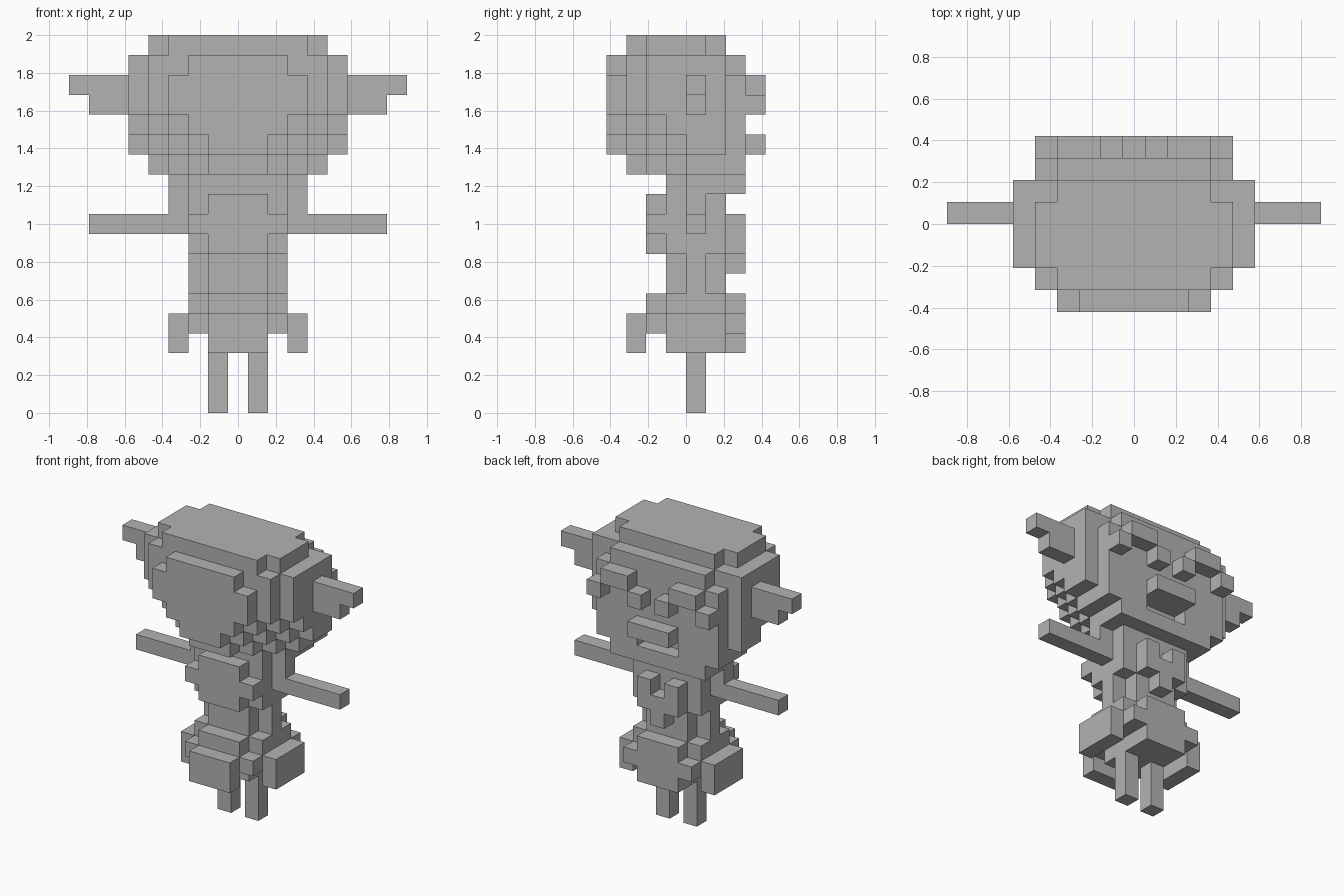
import bpy, bmesh, math
from mathutils import Vector

if "Cube" in bpy.data.objects:
    bpy.data.objects.remove(bpy.data.objects["Cube"])

U = 2 / 19          # edge length of one block

grey = bpy.data.materials.new("stone_grey")
grey.diffuse_color = (0.45, 0.45, 0.45, 1)
grey.use_nodes = True
grey.node_tree.nodes["Principled BSDF"].inputs["Base Color"].default_value = grey.diffuse_color


def box(i0, i1, j0, j1, k0, k1):
    """Cells of a block with inclusive x, y, z ranges."""
    return {(i, j, k) for i in range(i0, i1 + 1)
            for j in range(j0, j1 + 1) for k in range(k0, k1 + 1)}


def slab(half, j0, j1, k0, k1):
    """Block centred on x."""
    return box(-half, half, j0, j1, k0, k1)


def pair(*r):
    """Block and its mirror image across x."""
    cells = box(*r)
    return cells | {(-i, j, k) for i, j, k in cells}


parts = {}

# Head: stepped block, with an underside that slopes up to front and sides
head = (slab(3, -4, -4, 13, 16) | slab(2, -4, -4, 17, 17)
        | slab(4, -3, -3, 12, 17) | slab(5, -2, 1, 11, 17)
        | slab(4, 2, 2, 11, 16) | slab(3, 2, 2, 17, 17))
base = {-4: 13, -3: 12, -2: 12}
head = {(i, j, k) for i, j, k in head
        if k >= max(abs(i) + 8 - min(j, 0), base.get(j, 11))}
# Crown, then the open mouth below the lip
head |= slab(3, -3, -3, 18, 18) | slab(4, -2, 0, 18, 18) | slab(3, 1, 1, 18, 18)
head -= slab(1, 2, 2, 12, 12)
parts["head"] = head

# Face relief
parts["brows"] = pair(4, 4, 3, 3, 15, 15) | pair(2, 3, 3, 3, 16, 16) | pair(1, 1, 3, 3, 15, 15)
parts["lip"] = slab(1, 3, 3, 13, 13)
parts["ears"] = pair(6, 7, 0, 0, 15, 16) | pair(8, 8, 0, 0, 16, 16)

# Chest with stepped front plate, and shoulders
parts["chest"] = (slab(1, -2, -2, 8, 10) | slab(2, -2, -2, 9, 9)
                  | slab(2, -1, 1, 8, 10) | slab(3, 0, 0, 10, 10))
parts["arms"] = pair(3, 7, 0, 0, 9, 9)
parts["collar"] = pair(1, 1, 2, 2, 9, 9) | slab(1, 2, 2, 8, 8) | slab(0, 2, 2, 7, 7)
parts["waist"] = slab(1, -1, 1, 6, 7) | slab(2, 0, 0, 6, 7)

# Hips and the flaps around them
parts["hips"] = (slab(1, -2, -2, 5, 5) | slab(2, -1, 1, 5, 5)
                 | slab(2, -2, 1, 4, 4) | slab(1, -1, 1, 3, 3))
parts["front_flap"] = slab(1, -3, -3, 3, 4)
parts["side_flaps"] = pair(3, 3, -1, 1, 3, 4)
parts["back_flap"] = slab(1, 2, 2, 3, 5) | slab(2, 2, 2, 4, 4)
parts["legs"] = pair(1, 1, 0, 0, 0, 2)

solid = set().union(*parts.values())
DIRS = [Vector(d) for d in ((1, 0, 0), (-1, 0, 0), (0, 1, 0),
                            (0, -1, 0), (0, 0, 1), (0, 0, -1))]


def build(name, cells):
    """Skin the exposed sides of a part's cells and merge flat areas."""
    bm = bmesh.new()
    for c in sorted(cells):
        centre = Vector(c) + Vector((0, 0.5, 0.5))
        for d in DIRS:
            if tuple(int(a + b) for a, b in zip(c, d)) in solid:
                continue
            a = Vector((d.y, d.z, d.x)) / 2
            b = d.cross(a)
            mid = centre + d / 2
            bm.faces.new([bm.verts.new((mid + s * a + t * b) * U)
                          for s, t in ((-1, -1), (1, -1), (1, 1), (-1, 1))])
    bmesh.ops.remove_doubles(bm, verts=bm.verts, dist=1e-4)
    bmesh.ops.dissolve_limit(bm, angle_limit=math.radians(1),
                             verts=bm.verts, edges=bm.edges)
    mesh = bpy.data.meshes.new(name)
    bm.to_mesh(mesh)
    bm.free()
    mesh.materials.append(grey)
    bpy.context.collection.objects.link(bpy.data.objects.new(name, mesh))


for name, cells in parts.items():
    build(name, cells)
